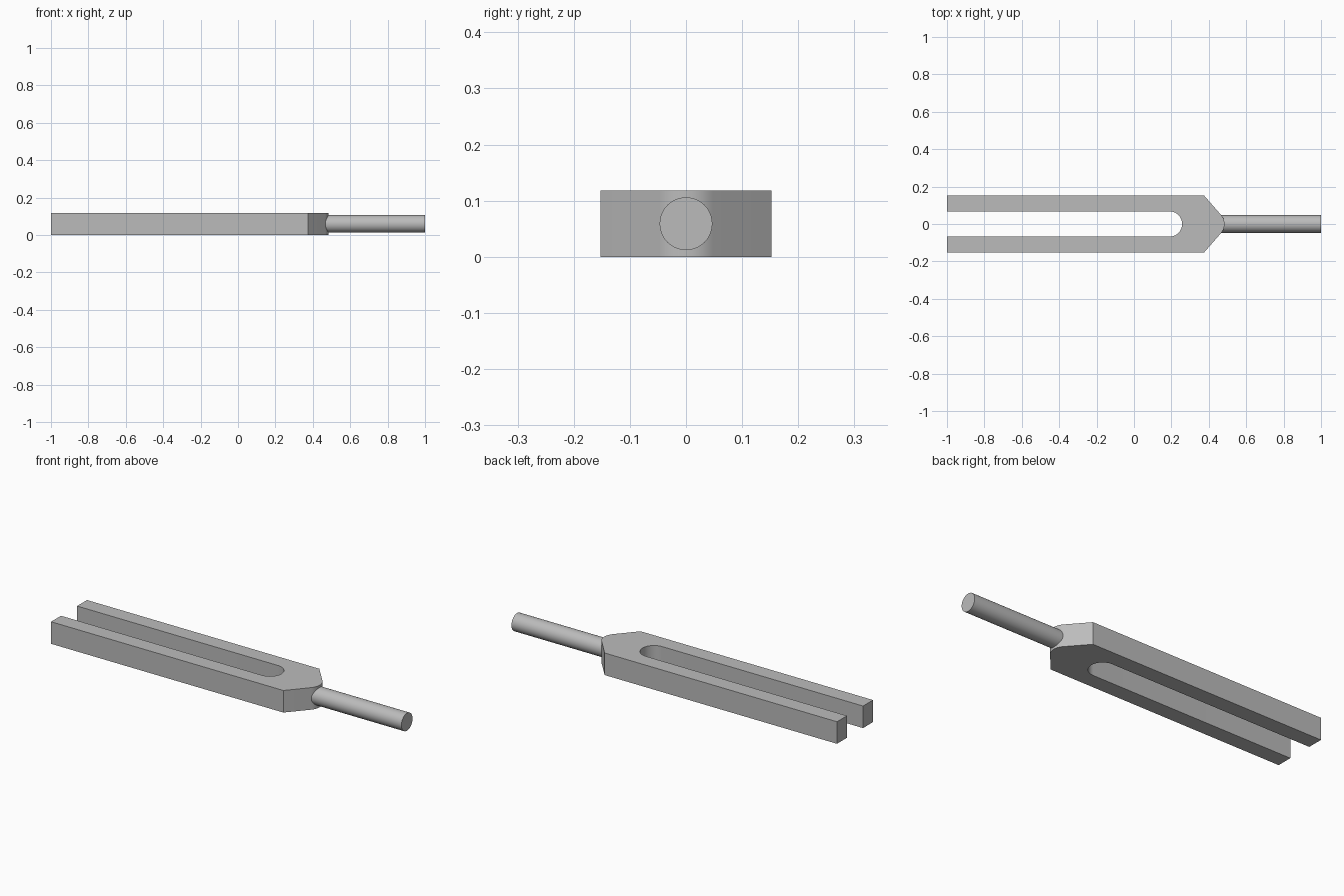
import bpy, bmesh, math

cube = bpy.data.objects.get("Cube")
if cube:
    bpy.data.objects.remove(cube, do_unlink=True)

steel = bpy.data.materials.new("grey_steel")
steel.use_nodes = True
colour = (0.5, 0.5, 0.5, 1)
steel.diffuse_color = colour
steel.node_tree.nodes["Principled BSDF"].inputs["Base Color"].default_value = colour

THICK = 0.118
HALF_WIDTH = 0.152
SLOT = 0.068
SLOT_X = 0.189
SHOULDER_X = 0.375
NOSE_X, NOSE_Y = 0.466, 0.048


def arc(cx, r, start, end, steps):
    """Points on an arc centred on the x axis."""
    angles = [start + (end - start) * i / steps for i in range(steps + 1)]
    return [(cx + r * math.cos(a), r * math.sin(a)) for a in angles]


def finish(obj):
    obj.data.materials.append(steel)
    bpy.ops.object.select_all(action="DESELECT")
    obj.select_set(True)
    bpy.context.view_layer.objects.active = obj
    bpy.ops.object.shade_smooth_by_angle(angle=math.radians(30))


# Fork: outline with two prongs, round slot end and rounded nose, extruded
tilt = math.atan2(NOSE_X - SHOULDER_X, HALF_WIDTH - NOSE_Y)
nose_r = NOSE_Y / math.sin(tilt)
nose = arc(NOSE_X - nose_r * math.cos(tilt), nose_r, -tilt, tilt, 16)
slot = arc(SLOT_X, SLOT, math.pi / 2, -math.pi / 2, 32)
outline = ([(-1, -HALF_WIDTH), (SHOULDER_X, -HALF_WIDTH)] + nose
           + [(SHOULDER_X, HALF_WIDTH), (-1, HALF_WIDTH), (-1, SLOT)]
           + slot + [(-1, -SLOT)])

bm = bmesh.new()
base = bm.faces.new([bm.verts.new((x, y, 0)) for x, y in outline])
top = bmesh.ops.extrude_face_region(bm, geom=[base])["geom"]
bmesh.ops.translate(bm, vec=(0, 0, THICK),
                    verts=[v for v in top if isinstance(v, bmesh.types.BMVert)])
bmesh.ops.recalc_face_normals(bm, faces=bm.faces)
mesh = bpy.data.meshes.new("fork")
bm.to_mesh(mesh)
bm.free()
fork = bpy.data.objects.new("fork", mesh)
bpy.context.collection.objects.link(fork)
finish(fork)

# Handle: round rod seated in the nose
start, end = 0.44, 1.0
bpy.ops.mesh.primitive_cylinder_add(
    vertices=48, radius=0.047, depth=end - start,
    location=((start + end) / 2, 0, THICK / 2), rotation=(0, math.pi / 2, 0))
handle = bpy.context.object
handle.name = "handle"
finish(handle)
